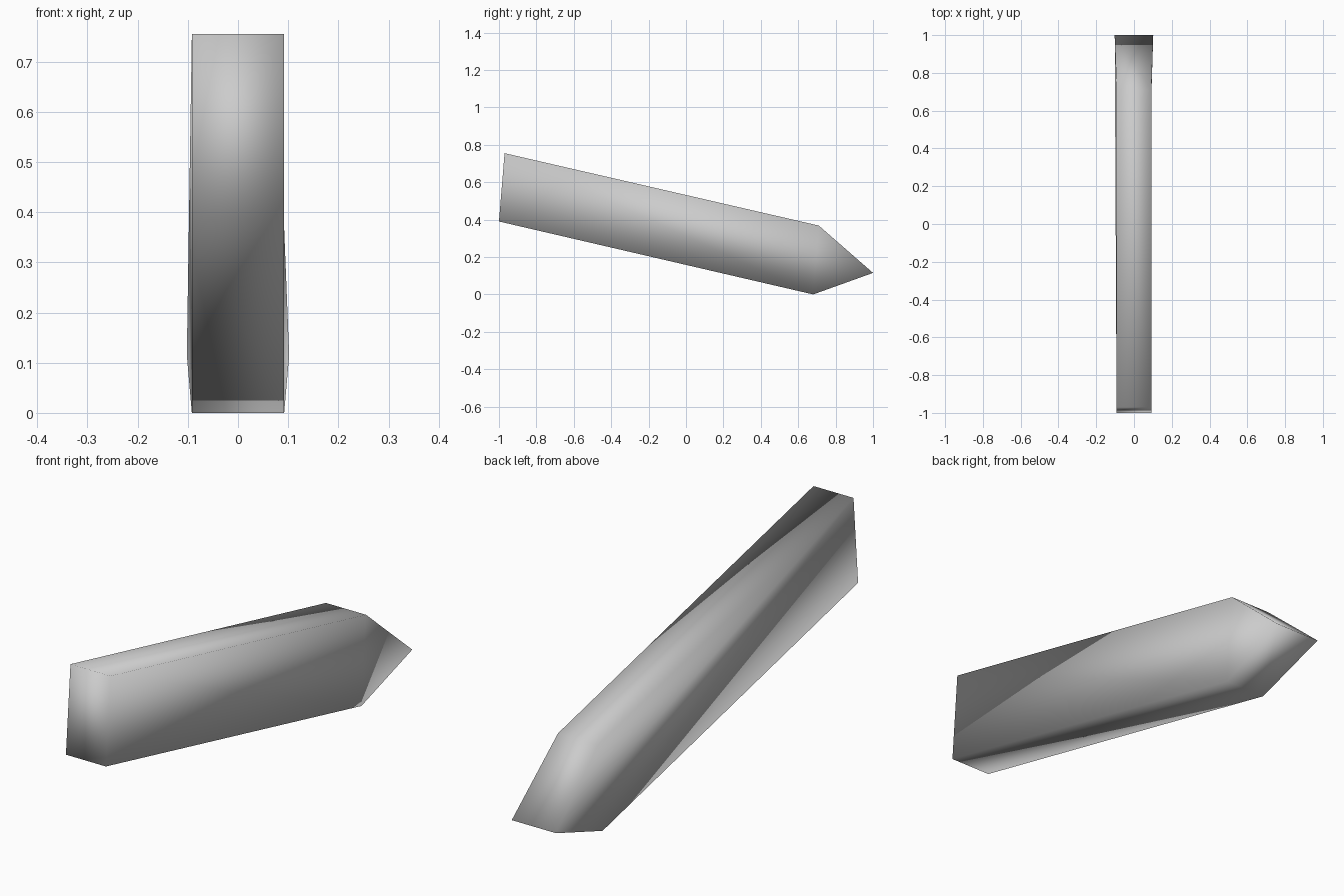
import bpy
import bmesh

cube = bpy.data.objects.get("Cube")
if cube:
    bpy.data.objects.remove(cube, do_unlink=True)

# Plain grey material
grey = bpy.data.materials.new("light_grey")
grey.use_nodes = True
colour = (0.6, 0.6, 0.6, 1)
grey.diffuse_color = colour
grey.node_tree.nodes["Principled BSDF"].inputs["Base Color"].default_value = colour

# Side profile as (y, z, half width): blunt end, long edges, pointed tip
profile = [
    (-1.0, 0.39, 0.092),
    (0.68, 0.0, 0.092),
    (1.0, 0.115, 0.102),
    (0.71, 0.368, 0.092),
    (-0.97, 0.755, 0.092),
]

# Pointed bar: two mirrored sides joined by a rim of quads
bm = bmesh.new()
right = [bm.verts.new((-w, y, z)) for y, z, w in profile]
left = [bm.verts.new((w, y, z)) for y, z, w in profile]
bm.faces.new(right)
bm.faces.new(left)
for i in range(len(profile)):
    j = (i + 1) % len(profile)
    bm.faces.new((right[i], right[j], left[j], left[i]))
bmesh.ops.recalc_face_normals(bm, faces=bm.faces)

mesh = bpy.data.meshes.new("pointed_bar")
bm.to_mesh(mesh)
bm.free()
mesh.materials.append(grey)
mesh.shade_smooth()
bar = bpy.data.objects.new("pointed_bar", mesh)
bpy.context.collection.objects.link(bar)
